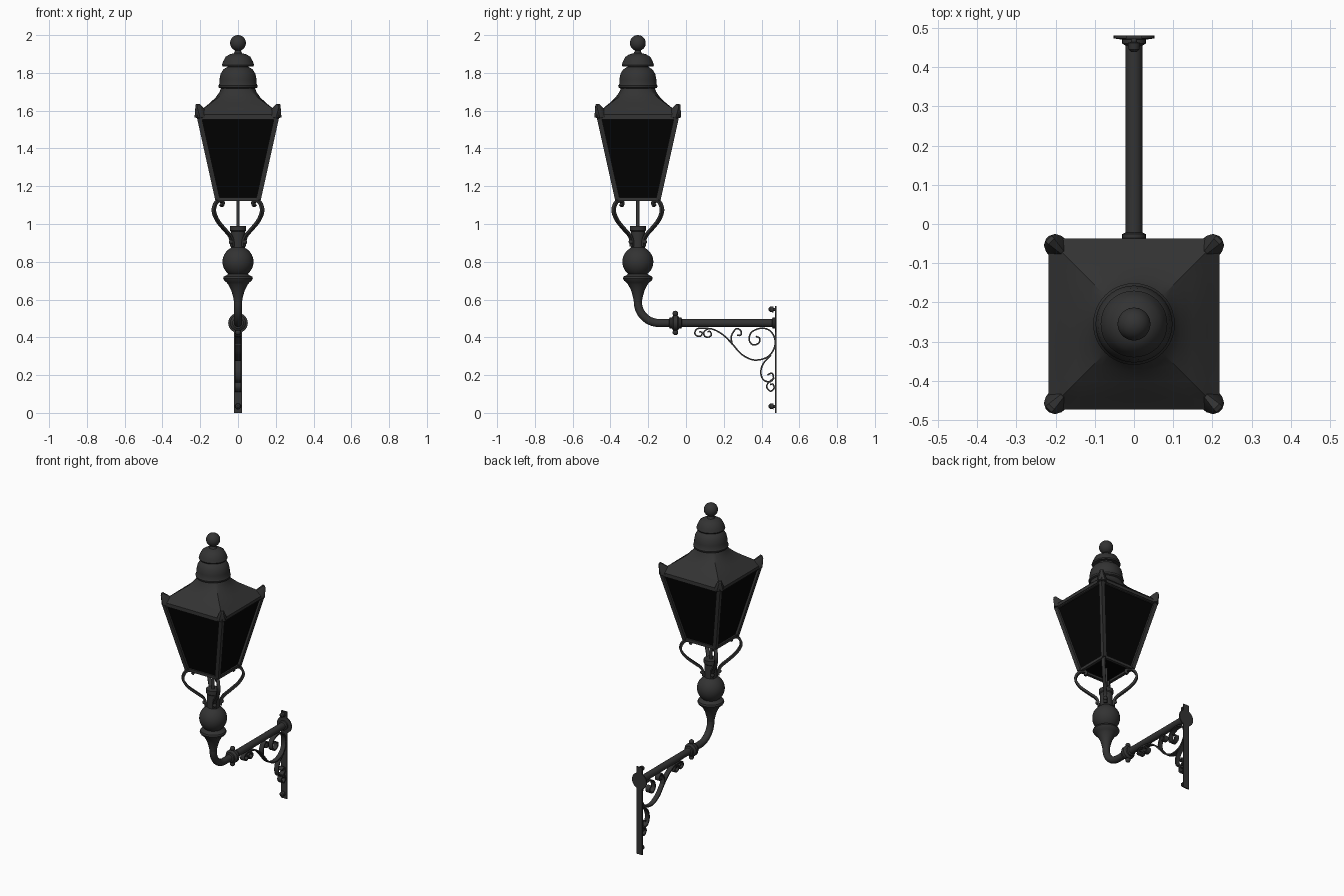
import bpy, bmesh, math
from mathutils import Vector, Matrix

if "Cube" in bpy.data.objects:
    bpy.data.objects.remove(bpy.data.objects["Cube"])

CY = -0.255                       # lantern axis position in y
AXIS = Vector((0, CY, 0))
Z = Vector((0, 0, 1))


def material(name, c):
    m = bpy.data.materials.new(name)
    m.diffuse_color = (c, c, c, 1)
    m.use_nodes = True
    m.node_tree.nodes["Principled BSDF"].inputs["Base Color"].default_value = m.diffuse_color
    return m


IRON = material("dark_iron", 0.033)
GLASS = material("black_glass", 0.001)


def finish(bm, name, mat=IRON):
    bmesh.ops.recalc_face_normals(bm, faces=bm.faces[:])
    me = bpy.data.meshes.new(name)
    bm.to_mesh(me)
    bm.free()
    me.materials.append(mat)
    ob = bpy.data.objects.new(name, me)
    bpy.context.collection.objects.link(ob)
    return ob


def loft(name, rings, mat=IRON):
    """Skin a list of equal-length point rings and cap both ends."""
    bm = bmesh.new()
    rows = [[bm.verts.new(p) for p in r] for r in rings]
    n = len(rows[0])
    for a, b in zip(rows, rows[1:]):
        for i in range(n):
            bm.faces.new((a[i], a[(i + 1) % n], b[(i + 1) % n], b[i]))
    bm.faces.new(rows[0])
    bm.faces.new(rows[-1])
    return finish(bm, name, mat)


def lathe(name, profile, origin=AXIS, axis=Z, n=40):
    rot = Z.rotation_difference(axis).to_matrix()
    return loft(name, [[origin + rot @ Vector((r * math.cos(t), r * math.sin(t), h))
                        for t in (2 * math.pi * i / n for i in range(n))]
                       for r, h in profile])


def arc(r, zc, z0, z1, n=14):
    """Profile of a ball between two heights."""
    a0, a1 = (math.asin(max(-1, min(1, (z - zc) / r))) for z in (z0, z1))
    return [(max(r * math.cos(a), 0.0005), zc + r * math.sin(a))
            for a in (a0 + (a1 - a0) * i / n for i in range(n + 1))]


def spline(pts, n=6):
    """Catmull-Rom smoothing of a 2D path."""
    v = [Vector(p) for p in pts]
    v = [2 * v[0] - v[1]] + v + [2 * v[-1] - v[-2]]
    out = []
    for a, b, c, d in zip(v, v[1:], v[2:], v[3:]):
        for i in range(n):
            t = i / n
            out.append(0.5 * (2 * b + (c - a) * t + (2 * a - 5 * b + 4 * c - d) * t * t
                              + (3 * b - a - 3 * c + d) * t ** 3))
    return out + [v[-2]]


def ribbon(name, pts, width, thick, origin=Vector((0, 0, 0)), d=Vector((0, 1, 0))):
    """Flat bar bent along a path lying in the plane of d and z."""
    p = spline(pts)
    side = d.cross(Z) * width / 2
    rings = []
    for i, q in enumerate(p):
        t = (p[min(i + 1, len(p) - 1)] - p[max(i - 1, 0)]).normalized()
        c = origin + d * q.x + Z * q.y
        nrm = (d * -t.y + Z * t.x) * thick / 2
        rings.append([c + nrm + side, c + nrm - side, c - nrm - side, c - nrm + side])
    return loft(name, rings)


def box(name, x0, x1, y0, y1, z0, z1):
    return loft(name, [[(x0, y0, z), (x1, y0, z), (x1, y1, z), (x0, y1, z)] for z in (z0, z1)])


def square(h, z):
    return [AXIS + Vector((sx * h, sy * h, z)) for sx, sy in ((-1, -1), (1, -1), (1, 1), (-1, 1))]


def bar(name, a, b, h):
    q = Z.rotation_difference(b - a).to_matrix() if abs((b - a).z) > 0.01 else \
        (b - a).to_track_quat('Z', 'Y').to_matrix()
    offs = [q @ Vector((x * h, y * h, 0)) for x, y in ((-1, -1), (1, -1), (1, 1), (-1, 1))]
    return loft(name, [[p + o for o in offs] for p in (a, b)])


def ball(name, c, r):
    bm = bmesh.new()
    bmesh.ops.create_uvsphere(bm, u_segments=16, v_segments=10, radius=r,
                              matrix=Matrix.Translation(c))
    return finish(bm, name)


# Finial ball and stacked vent caps
lathe("vent_lower_cap", [(0.085, 1.715), (0.102, 1.722), (0.104, 1.732), (0.098, 1.742),
                         (0.098, 1.765), (0.092, 1.795), (0.078, 1.818), (0.056, 1.832), (0.05, 1.85)])
lathe("vent_upper_cap", [(0.05, 1.842), (0.082, 1.835), (0.085, 1.842), (0.078, 1.862),
                         (0.066, 1.885), (0.045, 1.898), (0.022, 1.904), (0.016, 1.915), (0.016, 1.925)])
lathe("finial_ball", arc(0.042, 1.958, 1.917, 2.0))

# Roof: round at the vent, square at the eaves
rings = []
for z, h, s in ((1.73, .086, 0), (1.70, .097, .25), (1.67, .118, .6), (1.64, .15, .85),
                (1.61, .187, .96), (1.585, .211, 1), (1.58, .218, 1), (1.56, .218, 1)):
    ring = []
    for i in range(48):
        t = 2 * math.pi * i / 48
        c, sn = math.cos(t), math.sin(t)
        k = h * ((1 - s) + s / max(abs(c), abs(sn)))
        ring.append(AXIS + Vector((c * k, sn * k, z)))
    rings.append(ring)
loft("roof", rings)

# Glass panes as one tapered body
loft("glass", [square(0.106, 1.135), square(0.203, 1.56)], GLASS)

# Lantern frame: posts, top and bottom rails
low, high = square(0.108, 1.13), square(0.204, 1.562)
for i in range(4):
    j = (i + 1) % 4
    bar("corner_post", low[i], high[i], 0.0125)
    bar("bottom_rail", low[i], low[j], 0.009)
    bar("top_rail", high[i], high[j], 0.009)

# Corner horns and scrolled support brackets on the diagonals
for k in range(4):
    a = math.pi / 4 + k * math.pi / 2
    d = Vector((math.cos(a), math.sin(a), 0))
    s = d.cross(Z)
    bm = bmesh.new()
    for r, t, z in ((.25, .004, 1.605), (.275, .03, 1.56), (.29, .028, 1.585), (.305, .02, 1.565),
                    (.308, .010, 1.632), (.298, .010, 1.636), (.312, .006, 1.62)):
        for sg in (-1, 1):
            bm.verts.new(AXIS + d * r + s * t * sg + Z * z)
    bmesh.ops.convex_hull(bm, input=bm.verts[:])
    finish(bm, "roof_horn")
    ribbon("lantern_bracket", [(.125, 1.095), (.115, 1.112), (.135, 1.122), (.165, 1.112),
                               (.181, 1.07), (.155, 1.02), (.105, .975), (.062, .94),
                               (.046, .91), (.044, .88)], 0.02, 0.014, AXIS, d)
    ball("bracket_bolt", AXIS + d * 0.052 + Z * 0.905, 0.012)

# Gas pipe and turned post with bulb
lathe("gas_pipe", [(0.009, 0.98), (0.009, 1.14)], n=12)
lathe("turned_post", [(.021, .585), (.025, .61), (.036, .65), (.052, .68), (.06, .69), (.073, .70),
                      (.079, .712), (.075, .722), (.06, .729)] + arc(.082, .80, .736, .87)
      + [(.037, .875), (.037, .96), (.042, .965), (.042, .99)])

# Bent arm
R = 0.112
path = [Vector((0, CY, 0.60))]
dirs = [Z]
for i in range(15):
    a = math.pi / 2 * i / 14
    path.append(Vector((0, CY + R - R * math.cos(a), 0.476 + R - R * math.sin(a))))
    dirs.append(Vector((0, -math.sin(a), math.cos(a))))
path.append(Vector((0, 0.475, 0.476)))
dirs.append(Vector((0, -1, 0)))
rings = []
for p, t in zip(path, dirs):
    u = Vector((1, 0, 0))
    w = u.cross(t)
    rings.append([p + 0.0215 * (u * math.cos(b) + w * math.sin(b))
                  for b in (2 * math.pi * i / 24 for i in range(24))])
loft("bent_arm", rings)

# Arm collar with knobs, wall boss
Y = Vector((0, 1, 0))
O = Vector((0, 0, 0.476))
lathe("arm_collar", [(.022, -.09), (.03, -.086), (.03, -.075), (.042, -.066), (.042, -.046),
                     (.03, -.036), (.03, -.026), (.022, -.022)], O, Y, 24)
for s in (-1, 1):
    ball("collar_knob", O + Vector((0, -.056, s * .05)), 0.015)
lathe("wall_boss", [(.022, .455), (.03, .46), (.03, .47), (.052, .473), (.052, .48)], O, Y, 28)

# Wall strap and bolts
box("wall_strap", -.021, .021, .472, .48, 0, .565)
for z in (.035, .548):
    lathe("wall_bolt", [(.008, .474), (.008, .464), (.016, .462), (.014, .445), (.006, .438)],
          Vector((0, 0, z)), Y, 16)

# Wrought scrollwork below the arm
scrolls = (
    [(.12, .40), (.10, .405), (.095, .428), (.12, .445), (.155, .438), (.20, .41), (.245, .365),
     (.295, .31), (.36, .28), (.43, .295), (.468, .345), (.468, .40), (.437, .44), (.39, .447),
     (.345, .425), (.335, .385), (.355, .36), (.385, .37), (.39, .395), (.37, .405)],
    [(.12, .40), (.134, .412), (.128, .43), (.113, .43)],
    [(.07, .43), (.085, .425), (.08, .408), (.062, .406), (.047, .42), (.055, .442), (.08, .449), (.12, .447)],
    [(.245, .36), (.24, .405), (.265, .445), (.29, .435), (.29, .412), (.27, .41)],
    [(.45, .305), (.41, .262), (.396, .215), (.41, .175), (.445, .165), (.463, .185), (.455, .21), (.43, .2)],
    [(.467, .185), (.435, .158), (.428, .135), (.447, .115), (.466, .13), (.46, .152), (.445, .15)])
for pts in scrolls:
    ribbon("scrollwork", pts, 0.03, 0.008)

# Smooth shading with sharp edges kept
for ob in bpy.data.objects:
    ob.select_set(True)
    bpy.context.view_layer.objects.active = ob
bpy.ops.object.shade_smooth_by_angle(angle=math.radians(35))
